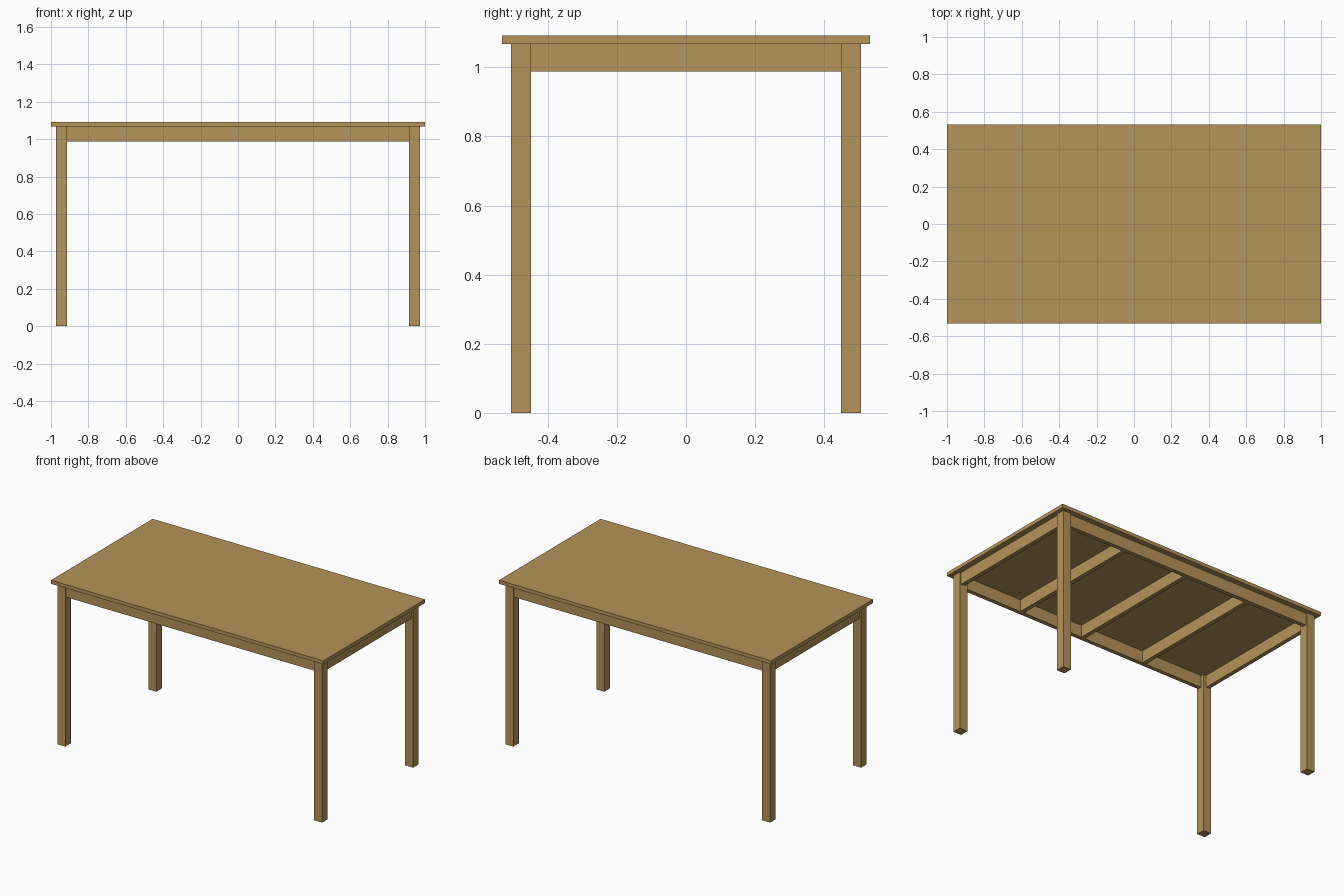
import bpy

if "Cube" in bpy.data.objects:
    bpy.data.objects.remove(bpy.data.objects["Cube"])

wood = bpy.data.materials.new("oak_wood")
wood.diffuse_color = (0.46, 0.295, 0.10, 1.0)
wood.use_nodes = True
wood.node_tree.nodes["Principled BSDF"].inputs["Base Color"].default_value = wood.diffuse_color


def box(name, lo, hi):
    """Box between two opposite corners."""
    centre = [(a + b) / 2 for a, b in zip(lo, hi)]
    bpy.ops.mesh.primitive_cube_add(size=1, location=centre)
    ob = bpy.context.object
    ob.name = name
    ob.scale = [b - a for a, b in zip(lo, hi)]
    bpy.ops.object.transform_apply(location=False, rotation=False, scale=True)
    ob.data.materials.append(wood)
    return ob


TOP, UNDER, APRON = 1.092, 1.068, 0.988   # heights
HX, HY = 1.0, 0.533                       # half size of the top
LX, LY, LEG = 0.972, 0.506, 0.058         # outer leg faces, leg width
INSET, THICK = 0.01, 0.027                # apron setback and thickness

# Table top
box("table_top", (-HX, -HY, UNDER), (HX, HY, TOP))

# Four square legs
for sx, side in ((-1, "left"), (1, "right")):
    for sy, end in ((-1, "front"), (1, "back")):
        cx, cy = sx * (LX - LEG / 2), sy * (LY - LEG / 2)
        box(f"{end}_{side}_leg", (cx - LEG / 2, cy - LEG / 2, 0),
            (cx + LEG / 2, cy + LEG / 2, UNDER))

# Aprons between the legs
ix, iy = LX - LEG, LY - LEG
for s, long_name, short_name in ((-1, "front", "left"), (1, "back", "right")):
    cy = s * (LY - INSET - THICK / 2)
    box(f"{long_name}_apron", (-ix, cy - THICK / 2, APRON), (ix, cy + THICK / 2, UNDER))
    cx = s * (LX - INSET - THICK / 2)
    box(f"{short_name}_apron", (cx - THICK / 2, -iy, APRON), (cx + THICK / 2, iy, UNDER))

# Three cross rails under the top
inner = LY - INSET - THICK
for i in (-1, 0, 1):
    cx = i * 0.472
    box(f"cross_rail_{i + 2}", (cx - THICK / 2, -inner, APRON), (cx + THICK / 2, inner, UNDER))
